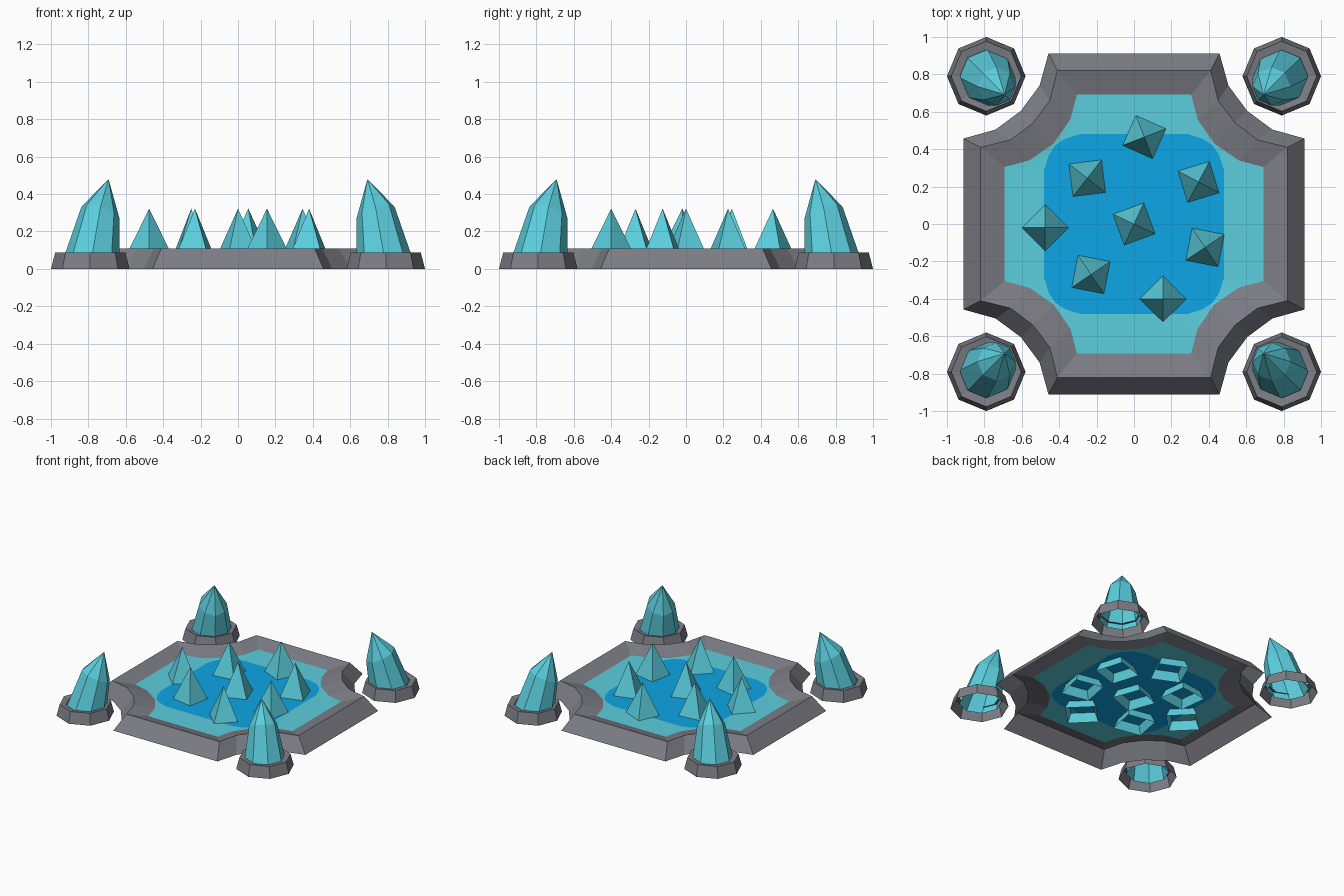
import bpy, math

if "Cube" in bpy.data.objects:
    bpy.data.objects.remove(bpy.data.objects["Cube"])


def material(name, rgb):
    lin = [((c / 255 + 0.055) / 1.055) ** 2.4 for c in rgb]
    m = bpy.data.materials.new(name)
    m.diffuse_color = (*lin, 1)
    m.use_nodes = True
    m.node_tree.nodes["Principled BSDF"].inputs["Base Color"].default_value = m.diffuse_color
    return m


STONE = material("grey stone", (125, 126, 134))
TEAL = material("teal crystal", (91, 207, 222))
BLUE = material("deep blue", (14, 166, 230))


def loft(name, rings, mats, band_mats=None, cap=None, apex=None):
    """Skin counter-clockwise rings; optionally end in a flat cap or an apex."""
    n = len(rings[0])
    verts = [p for r in rings for p in r]
    faces, idx = [], []
    for k in range(len(rings) - 1):
        for i in range(n):
            j = (i + 1) % n
            faces.append((k * n + i, k * n + j, (k + 1) * n + j, (k + 1) * n + i))
            idx.append(band_mats[k] if band_mats else 0)
    last = (len(rings) - 1) * n
    if cap is not None:
        faces.append(tuple(range(last, last + n)))
        idx.append(cap)
    if apex is not None:
        verts.append(apex)
        for i in range(n):
            faces.append((last + i, last + (i + 1) % n, len(verts) - 1))
            idx.append(0)
    me = bpy.data.meshes.new(name)
    me.from_pydata(verts, [], faces)
    for m in mats:
        me.materials.append(m)
    for p, i in zip(me.polygons, idx):
        p.material_index = i
    ob = bpy.data.objects.new(name, me)
    bpy.context.collection.objects.link(ob)
    return ob


def four_fold(half, z):
    """One corner, given as a point list, turned around all four corners."""
    pts, q = [], half
    for _ in range(4):
        pts += [(x, y, z) for x, y in q]
        q = [(y, -x) for x, y in q]
    return pts[::-1]


def ring(cx, cy, r, z, n=8, a0=0.0):
    return [(cx + r * math.cos(a0 + 2 * math.pi * i / n),
             cy + r * math.sin(a0 + 2 * math.pi * i / n), z) for i in range(n)]


# Basin: scalloped stone rim, shallow shelf and deep pool in one sheet
outer = [(.457, .912), (.505, .74), (.605, .605), (.74, .505), (.912, .457)]
lip = [(.41, .82), (.45, .66), (.54, .54), (.66, .45), (.82, .41)]
shore = [(.305, .692), (.34, .56), (.43, .43), (.56, .34), (.692, .305)]
deep = [(.29, .48), (.37, .455), (.42, .42), (.455, .37), (.48, .29)]
loft("pool_basin",
     [four_fold(outer, 0), four_fold(lip, .11), four_fold(shore, .072), four_fold(deep, .07)],
     [STONE, TEAL, BLUE], band_mats=[0, 0, 1], cap=2)

# Four-sided crystals standing in the pool: x, y, corner angle
for x, y, a in [(.055, .465, 21), (-.25, .245, 52), (.345, .225, 62), (0, 0, 65),
                (-.475, -.02, 0), (.38, -.125, 34), (-.23, -.27, 34), (.155, -.40, 0)]:
    loft("pool_crystal", [ring(x, y, .157, .003, 4, math.radians(a))], [TEAL],
         apex=(x, y, .322))

# Corner pots, each with a faceted crystal leaning towards the pool
for sx in (-1, 1):
    for sy in (-1, 1):
        cx, cy = .79 * sx, .79 * sy
        loft("corner_pot", [ring(cx, cy, .21, 0), ring(cx, cy, .187, .088),
                            ring(cx, cy, .14, .08)], [STONE])
        # shoulder ring is tilted: higher on the side away from the pool
        shoulder = []
        for x, y, _ in ring(.735 * sx, .735 * sy, .102, 0):
            out = ((x - .735 * sx) * sx + (y - .735 * sy) * sy) / math.sqrt(2)
            shoulder.append((x, y, .30 + .45 * out))
        loft("corner_crystal", [ring(.786 * sx, .786 * sy, .153, .04), shoulder], [TEAL],
             apex=(.692 * sx, .692 * sy, .48))
